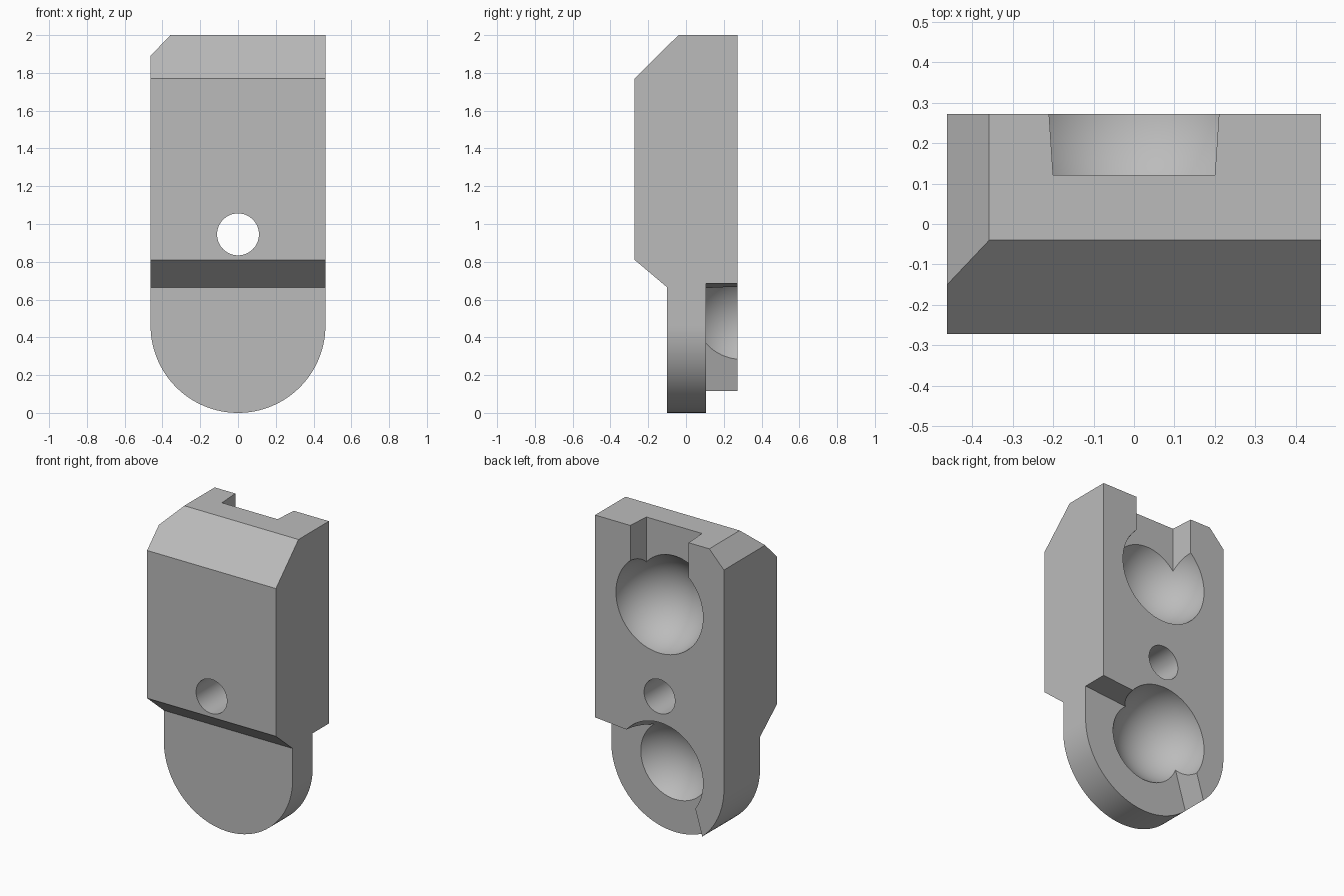
import bpy
import bmesh
import math
from mathutils import Vector

if "Cube" in bpy.data.objects:
    bpy.data.objects.remove(bpy.data.objects["Cube"], do_unlink=True)

HALF = 0.463      # half width and radius of the rounded foot
BACK = 0.272      # y of the rear face


def add_object(name, bm):
    bmesh.ops.recalc_face_normals(bm, faces=bm.faces)
    mesh = bpy.data.meshes.new(name)
    bm.to_mesh(mesh)
    bm.free()
    obj = bpy.data.objects.new(name, mesh)
    bpy.context.collection.objects.link(obj)
    return obj


def prism(name, outline, place, sweep):
    """Extrude a 2D outline, mapped into space by place, along sweep."""
    bm = bmesh.new()
    face = bm.faces.new([bm.verts.new(place(a, b)) for a, b in outline])
    moved = bmesh.ops.extrude_face_region(bm, geom=[face])["geom"]
    verts = [v for v in moved if isinstance(v, bmesh.types.BMVert)]
    bmesh.ops.translate(bm, verts=verts, vec=Vector(sweep))
    return add_object(name, bm)


def ball(name, z):
    bm = bmesh.new()
    bmesh.ops.create_uvsphere(bm, u_segments=96, v_segments=48, radius=0.314)
    bmesh.ops.translate(bm, verts=bm.verts, vec=(0, 0.295, z))
    return add_object(name, bm)


def circle(radius, z, start, end, steps):
    angles = [start + (end - start) * i / steps for i in range(steps + 1)]
    return [(radius * math.cos(a), z + radius * math.sin(a)) for a in angles]


def combine(target, tool, operation):
    mod = target.modifiers.new(tool.name, "BOOLEAN")
    mod.operation = operation
    mod.solver = "EXACT"
    mod.object = tool
    bpy.context.view_layer.objects.active = target
    bpy.ops.object.modifier_apply(modifier=mod.name)
    bpy.data.objects.remove(tool, do_unlink=True)


# Front outline: rounded foot and one clipped top corner
foot = circle(HALF, HALF, math.pi, 2 * math.pi, 64)
outline = foot + [(HALF, 2), (-0.358, 2), (-HALF, 1.89)]
body = prism("block_body", outline, lambda x, z: (x, -0.5, z), (0, 1, 0))

# Side profile: sloped top edge and stepped lower front
profile = [(BACK, 2.1), (-0.04, 2.1), (-0.04, 2), (-BACK, 1.77), (-BACK, 0.81),
           (-0.1, 0.665), (-0.1, -0.1), (BACK, -0.1)]
combine(body, prism("side_profile", profile, lambda y, z: (-1, y, z), (2, 0, 0)),
        "INTERSECT")

# Round sockets in the rear face
for name, z in (("upper_socket", 1.54), ("lower_socket", HALF)):
    combine(body, ball(name, z), "DIFFERENCE")

# Tapered slot from the top into the upper socket
slot = [(-0.2, 0.121), (0.2, 0.121), (0.22, 0.421), (-0.22, 0.421)]
combine(body, prism("top_slot", slot, lambda x, y: (x, y, 1.6), (0, 0, 1)),
        "DIFFERENCE")

# Stepped recess around the lower socket
recess = [(0.7, 0.705), (0, 0.647), (-0.2, 0.475), (-0.373, -0.1), (0.7, -0.1)]
combine(body, prism("lower_recess", recess, lambda x, z: (x, 0.106, z), (0, 0.5, 0)),
        "DIFFERENCE")

# Screw hole through the body
hole = circle(0.111, 0.945, 0, 2 * math.pi, 64)[:-1]
combine(body, prism("screw_hole", hole, lambda x, z: (x, -0.5, z), (0, 1, 0)),
        "DIFFERENCE")

# Single grey finish
grey = bpy.data.materials.new("plain_grey")
grey.use_nodes = True
colour = (0.5, 0.5, 0.5, 1)
grey.diffuse_color = colour
grey.node_tree.nodes["Principled BSDF"].inputs["Base Color"].default_value = colour
body.data.materials.clear()
body.data.materials.append(grey)
for poly in body.data.polygons:
    poly.material_index = 0

bpy.ops.object.select_all(action="DESELECT")
body.select_set(True)
bpy.context.view_layer.objects.active = body
bpy.ops.object.shade_smooth_by_angle(angle=math.radians(20))
